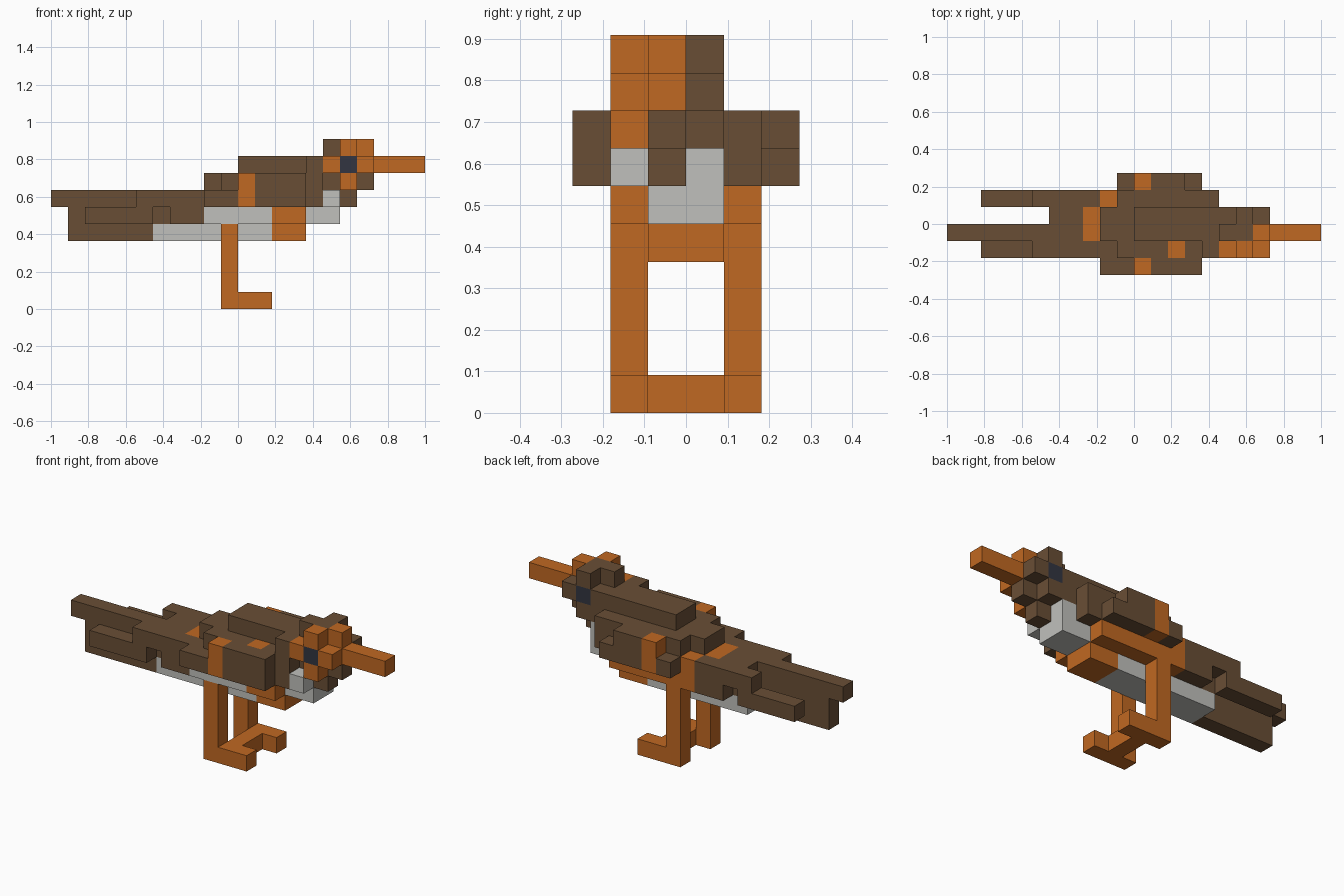
import bpy
import bmesh
from mathutils import Vector

cube = bpy.data.objects.get("Cube")
if cube:
    bpy.data.objects.remove(cube, do_unlink=True)

U = 1 / 11                       # edge of one block
ORIGIN = Vector((-1, -3 * U, 0))


def material(name, rgb):
    m = bpy.data.materials.new(name)
    m.use_nodes = True
    m.diffuse_color = (*rgb, 1)
    bsdf = next(n for n in m.node_tree.nodes if n.type == 'BSDF_PRINCIPLED')
    bsdf.inputs["Base Color"].default_value = (*rgb, 1)
    bsdf.inputs["Roughness"].default_value = 0.9
    return m


MATS = [material("brown_feather", (0.141, 0.076, 0.036)),
        material("orange", (0.527, 0.138, 0.016)),
        material("pale_grey", (0.527, 0.527, 0.503)),
        material("eye_dark", (0.032, 0.035, 0.052))]
BROWN, ORANGE, GREY, DARK = range(4)

cells = {}                       # block position -> (part, colour)


def block(part, colour, x, y, z):
    """Fill an inclusive range of blocks; later blocks replace earlier ones."""
    for i in range(x[0], x[-1] + 1):
        for j in range(y[0], y[-1] + 1):
            for k in range(z[0], z[-1] + 1):
                cells[i, j, k] = (part, colour)


# Tail: long centre feather and two shorter side feathers
block("tail", BROWN, (0, 8), (2,), (6,))
block("tail", BROWN, (1, 8), (2,), (5,))
block("tail", BROWN, (1, 5), (2,), (4,))
block("tail", BROWN, (6, 8), (3,), (5, 6))
for side in (1, 4):
    block("tail", BROWN, (2, 5), (side,), (5,))
    block("tail", BROWN, (7, 8), (side,), (5,))
    block("tail", BROWN, (5, 8), (side,), (6,))
block("tail", ORANGE, (8,), (2, 3), (6,))

# Body: back, flanks and raised shoulders
block("body", BROWN, (9, 15), (1, 4), (6,))
block("body", BROWN, (9, 16), (2, 3), (7,))
block("body", BROWN, (10, 15), (1,), (7,))
block("body", BROWN, (10, 15), (4,), (7,))
block("body", BROWN, (11, 15), (2, 3), (8,))
block("body", BROWN, (15,), (1,), (8,))
block("body", ORANGE, (9,), (4,), (6,))
block("body", ORANGE, (13,), (1,), (7,))

# Belly and breast
block("belly", GREY, (6, 12), (2, 3), (4,))
block("belly", GREY, (9, 12), (1, 3), (5,))
block("belly", ORANGE, (13, 14), (1, 3), (5,))
block("belly", ORANGE, (13, 14), (2, 3), (4,))
block("belly", ORANGE, (9, 14), (4,), (5,))
block("belly", GREY, (15, 16), (2, 3), (5,))
block("belly", GREY, (16,), (1, 3), (6,))

# Wings with an orange bar
block("right_wing", BROWN, (9, 14), (0,), (6,))
block("right_wing", BROWN, (11, 14), (0,), (7,))
block("left_wing", BROWN, (10, 14), (5,), (6,))
block("left_wing", BROWN, (11, 13), (5,), (7,))
for part, side in (("right_wing", 0), ("left_wing", 5)):
    block(part, ORANGE, (11,), (side,), (6, 7))

# Head: centre column, then a cross of blocks around each eye
block("head", BROWN, (17,), (2,), (6,))
block("head", BROWN, (16, 18), (2,), (7, 9))
block("head", ORANGE, (18,), (2,), (8, 9))
for side, colour in ((1, ORANGE), (3, BROWN)):
    block("head", colour, (16, 18), (side,), (8,))
    block("head", colour, (17,), (side,), (7, 9))
block("right_eye", DARK, (17,), (1,), (8,))
block("left_eye", DARK, (17,), (3,), (8,))
block("beak", ORANGE, (19, 21), (2,), (8,))

# Legs and feet with a joining bar
for part, side in (("right_leg", 1), ("left_leg", 4)):
    block(part, ORANGE, (10,), (side,), (0, 4))
    block(part, ORANGE, (10, 12), (side,), (0,))
block("foot_bar", ORANGE, (11,), (2, 3), (0,))


def build(part):
    """Make one object from the part's exposed block sides."""
    bm = bmesh.new()
    for c, (owner, colour) in cells.items():
        if owner != part:
            continue
        for axis in range(3):
            for sign in (-1, 1):
                n = [0, 0, 0]
                n[axis] = sign
                if tuple(a + b for a, b in zip(c, n)) in cells:
                    continue
                a, b = (axis + 1) % 3, (axis + 2) % 3
                verts = []
                for s, t in ((0, 0), (1, 0), (1, 1), (0, 1))[::sign]:
                    p = Vector(c)
                    p[axis] += sign > 0
                    p[a] += s
                    p[b] += t
                    verts.append(bm.verts.new(p * U + ORIGIN))
                bm.faces.new(verts).material_index = colour
    bmesh.ops.remove_doubles(bm, verts=bm.verts, dist=1e-4)
    bmesh.ops.dissolve_limit(bm, angle_limit=0.01, verts=bm.verts,
                             edges=bm.edges, delimit={'MATERIAL'})
    mesh = bpy.data.meshes.new(part)
    for m in MATS:
        mesh.materials.append(m)
    bm.to_mesh(mesh)
    bm.free()
    bpy.context.collection.objects.link(bpy.data.objects.new(part, mesh))


for name in sorted({owner for owner, _ in cells.values()}):
    build(name)
